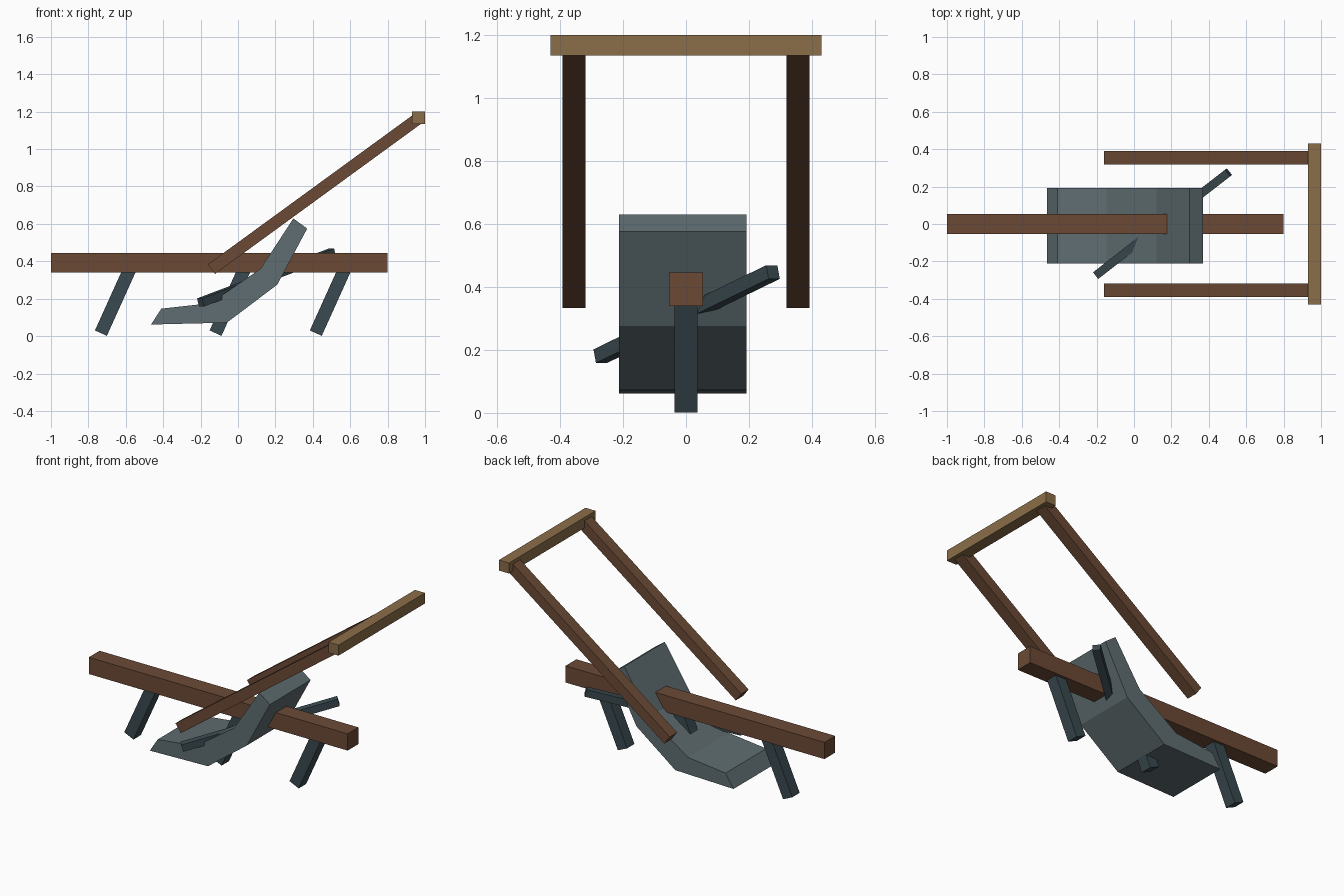
import bpy, bmesh, math
from mathutils import Vector, Matrix

if "Cube" in bpy.data.objects:
    bpy.data.objects.remove(bpy.data.objects["Cube"])


def material(name, rgb):
    m = bpy.data.materials.new(name)
    lin = [(c / 255 / 12.92) if c < 10 else ((c / 255 + 0.055) / 1.055) ** 2.4 for c in rgb]
    m.diffuse_color = (*lin, 1)
    m.use_nodes = True
    m.node_tree.nodes["Principled BSDF"].inputs["Base Color"].default_value = m.diffuse_color
    return m


BROWN = material("dark wood", (107, 74, 53))
TAN = material("light wood", (139, 109, 73))
STEEL = material("grey steel", (95, 109, 113))
IRON = material("dark iron", (58, 74, 80))


def finish(name, bm, mat):
    bmesh.ops.recalc_face_normals(bm, faces=bm.faces)
    me = bpy.data.meshes.new(name)
    bm.to_mesh(me)
    bm.free()
    me.materials.append(mat)
    ob = bpy.data.objects.new(name, me)
    bpy.context.collection.objects.link(ob)
    return ob


def bar(name, a, b, width, depth, mat):
    """Square-ended bar from a to b; width is horizontal, depth is across it."""
    a, b = Vector(a), Vector(b)
    d = (b - a).normalized()
    side = Vector((0, 0, 1)).cross(d).normalized()
    up = d.cross(side)
    rot = Matrix((d, side, up)).transposed().to_4x4()
    bm = bmesh.new()
    bmesh.ops.create_cube(bm, size=1, matrix=Matrix.Translation((a + b) / 2) @ rot
                          @ Matrix.Diagonal(((b - a).length, width, depth, 1)))
    return finish(name, bm, mat)


# main beam
bar("beam", (-1, 0, 0.3925), (0.80, 0, 0.3925), 0.107, 0.105, BROWN)

# raked tines under the beam
for i, x in enumerate((-0.733, -0.12, 0.416)):
    bar(f"tine_{i + 1}", (x, 0, 0.016), (x + 0.158, 0, 0.366), 0.074, 0.07, IRON)

# handles and grip
for name, s in (("left", 1), ("right", -1)):
    bar(f"{name}_handle", (-0.142, s * 0.355, 0.358), (0.96, s * 0.355, 1.161), 0.073, 0.064, BROWN)
bar("handle_grip", (0.965, -0.43, 1.167), (0.965, 0.43, 1.167), 0.07, 0.066, TAN)

# slanted brace through the blade
bar("brace", (-0.2, -0.272, 0.18), (0.505, 0.276, 0.447), 0.045, 0.045, IRON)

# curved blade: side profile extruded across
profile = [(-0.465, 0.062), (-0.41, 0.147), (-0.147, 0.176), (0.12, 0.36),
           (0.296, 0.629), (0.37, 0.575), (0.21, 0.275), (-0.06, 0.072)]
bm = bmesh.new()
face = bm.faces.new([bm.verts.new((x, -0.212, z)) for x, z in profile])
ext = bmesh.ops.extrude_face_region(bm, geom=[face])
bmesh.ops.translate(bm, vec=(0, 0.404, 0),
                    verts=[v for v in ext["geom"] if isinstance(v, bmesh.types.BMVert)])
finish("blade", bm, STEEL)
